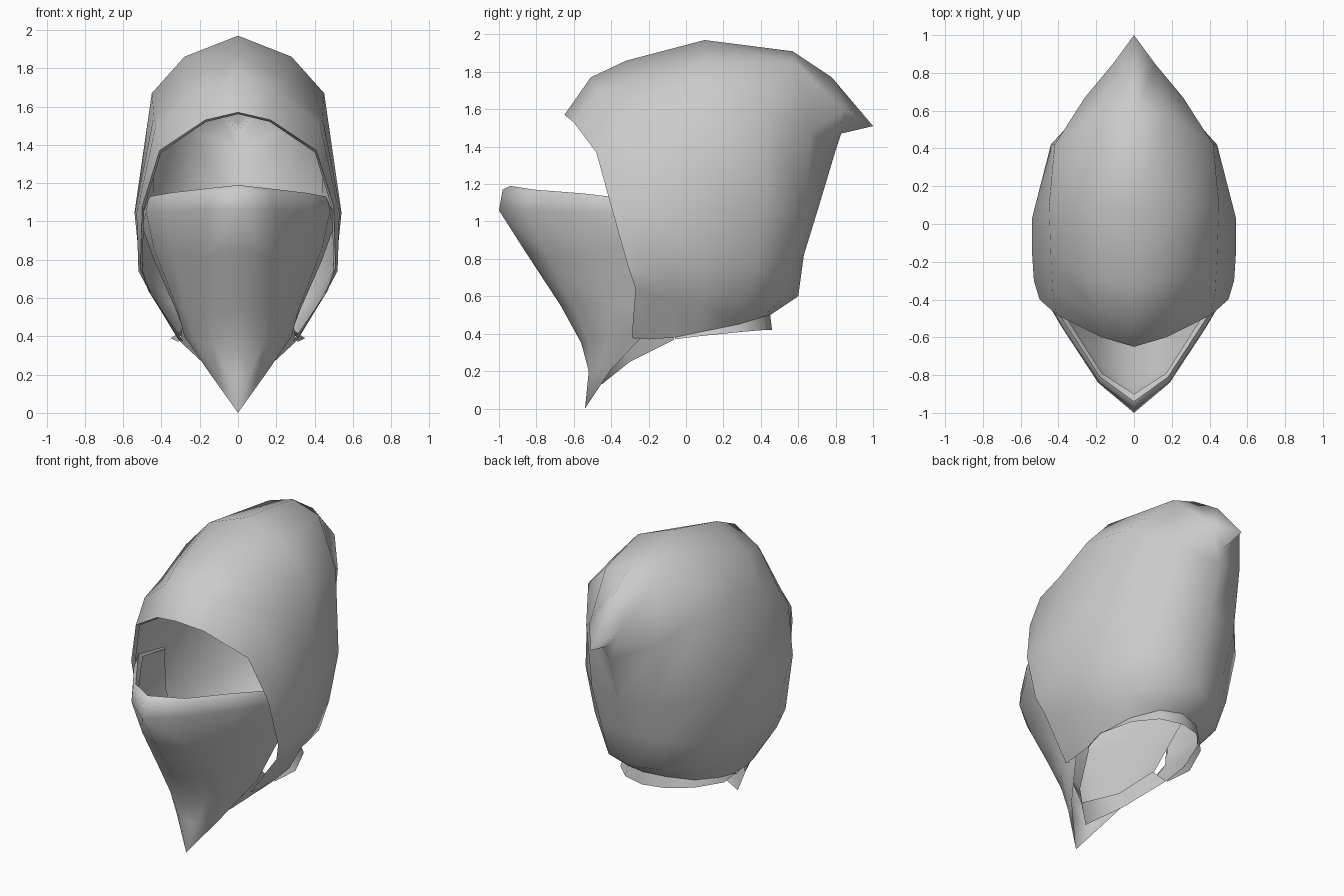
import bpy
import bmesh
from math import radians

scene_cube = bpy.data.objects.get("Cube")
if scene_cube:
    bpy.data.objects.remove(scene_cube, do_unlink=True)


def make_material(name, colour):
    material = bpy.data.materials.new(name)
    material.use_nodes = True
    material.diffuse_color = colour
    shader = material.node_tree.nodes["Principled BSDF"]
    shader.inputs["Base Color"].default_value = colour
    shader.inputs["Roughness"].default_value = 0.8
    return material


cloth = make_material("grey cloth", (0.6, 0.6, 0.6, 1))


def loft(name, rails):
    """Skin neighbouring rails of the left half, then mirror it."""
    bm = bmesh.new()
    rows = [[bm.verts.new(point) for point in rail] for rail in rails]
    for upper, lower in zip(rows, rows[1:]):
        for j in range(len(upper) - 1):
            bm.faces.new((upper[j], lower[j], lower[j + 1], upper[j + 1]))
    bmesh.ops.remove_doubles(bm, verts=bm.verts[:], dist=0.0005)
    mesh = bpy.data.meshes.new(name)
    bm.to_mesh(mesh)
    bm.free()
    mesh.materials.append(cloth)

    part = bpy.data.objects.new(name, mesh)
    bpy.context.collection.objects.link(part)
    bpy.ops.object.select_all(action="DESELECT")
    part.select_set(True)
    bpy.context.view_layer.objects.active = part
    bpy.ops.object.shade_smooth_by_angle(angle=radians(80))

    mirror = part.modifiers.new("mirror halves", "MIRROR")
    mirror.use_clip = True
    return part


def with_lip(rail):
    """Fold the front end of a rail inward to give the opening a soft edge."""
    x, y, z = rail[0]
    return [(x * 0.98, y + 0.03, z - 0.01)] + rail


# Hood rails, each running from the face opening to the back seam
crown = [(0, -.65, 1.57), (0, -.51, 1.77), (0, -.32, 1.86), (0, .1, 1.97),
         (0, .57, 1.91), (0, .78, 1.77), (0, 1, 1.51)]
temple = [(.17, -.6, 1.53), (.2, -.47, 1.69), (.25, -.28, 1.74), (.28, .1, 1.86),
          (.18, .58, 1.85), (.11, .85, 1.6), (0, .83, 1.47)]
side = [(.41, -.48, 1.37), (.43, -.36, 1.5), (.44, -.18, 1.55), (.45, .1, 1.67),
        (.42, .42, 1.62), (.26, .67, 1.48), (0, .8, 1.38)]
cheek = [(.5, -.4, 1.08), (.53, -.3, 1.04), (.54, -.15, 1.04), (.54, .03, 1.05),
         (.44, .42, 1.07), (.24, .64, 1.07), (0, .71, 1.08)]
jaw = [(.51, -.31, .76), (.52, -.2, .74), (.51, -.08, .74), (.49, .1, .74),
       (.4, .38, .76), (.22, .57, .8), (0, .63, .82)]
hem = [(.47, -.27, .64), (.45, -.2, .61), (.43, -.1, .59), (.41, .08, .57),
       (.36, .33, .57), (.2, .52, .59), (0, .6, .6)]
neck = [(.29, -.29, .38), (.3, -.2, .37), (.31, -.06, .38), (.32, .08, .41),
        (.26, .28, .45), (.14, .41, .49), (0, .45, .5)]
loft("hood", [with_lip(rail) for rail in (crown, temple, side, cheek, jaw, hem, neck)])

# Collar flaring out below the neck of the hood
collar_edge = [(.31, -.06, .37), (.35, .1, .39), (.27, .3, .41),
               (.15, .42, .42), (0, .46, .42)]
loft("collar", [neck[2:], collar_edge])

# Face mask rails, each running from the centre line back inside the hood
mask_lip = [(0, -.9, 1.15), (.17, -.79, 1.14), (.33, -.54, 1.12),
            (.45, -.35, 1.1), (.49, -.05, 1.03)]
mask_top = [(0, -.94, 1.19), (.18, -.81, 1.17), (.35, -.55, 1.15),
            (.46, -.38, 1.13), (.5, -.05, 1.04)]
mask_ridge = [(0, -.98, 1.17), (.18, -.84, 1.15), (.37, -.56, 1.13),
              (.47, -.38, 1.11), (.5, -.05, 1.03)]
mask_nose = [(0, -1, 1.06), (.19, -.84, 1.06), (.38, -.55, 1.05),
             (.48, -.38, 1.05), (.5, -.05, .97)]
mask_mouth = [(0, -.86, .84), (.18, -.74, .82), (.34, -.5, .83),
              (.44, -.33, .86), (.44, -.12, .8)]
mask_chin = [(0, -.67, .55), (.16, -.6, .55), (.28, -.42, .55),
             (.32, -.28, .55), (.33, -.16, .55)]
mask_throat = [(0, -.56, .35), (.13, -.52, .36), (.23, -.41, .38),
               (.28, -.29, .4), (.28, -.2, .42)]
mask_bib = [(0, -.52, .2), (.06, -.52, .2), (.11, -.48, .2),
            (.15, -.4, .21), (.15, -.4, .21)]
mask_tip = [(0, -.54, 0)] * len(mask_bib)
loft("face_mask", [mask_lip, mask_top, mask_ridge, mask_nose, mask_mouth,
                   mask_chin, mask_throat, mask_bib, mask_tip])

# Inner scarf closing the throat behind the mask
scarf_top = [(0, -.49, .3), (.2, -.38, .39), (.29, -.17, .48)]
scarf_edge = [(0, -.45, .13), (.17, -.3, .25), (.3, -.06, .37)]
loft("neck_scarf", [scarf_top, scarf_edge])
